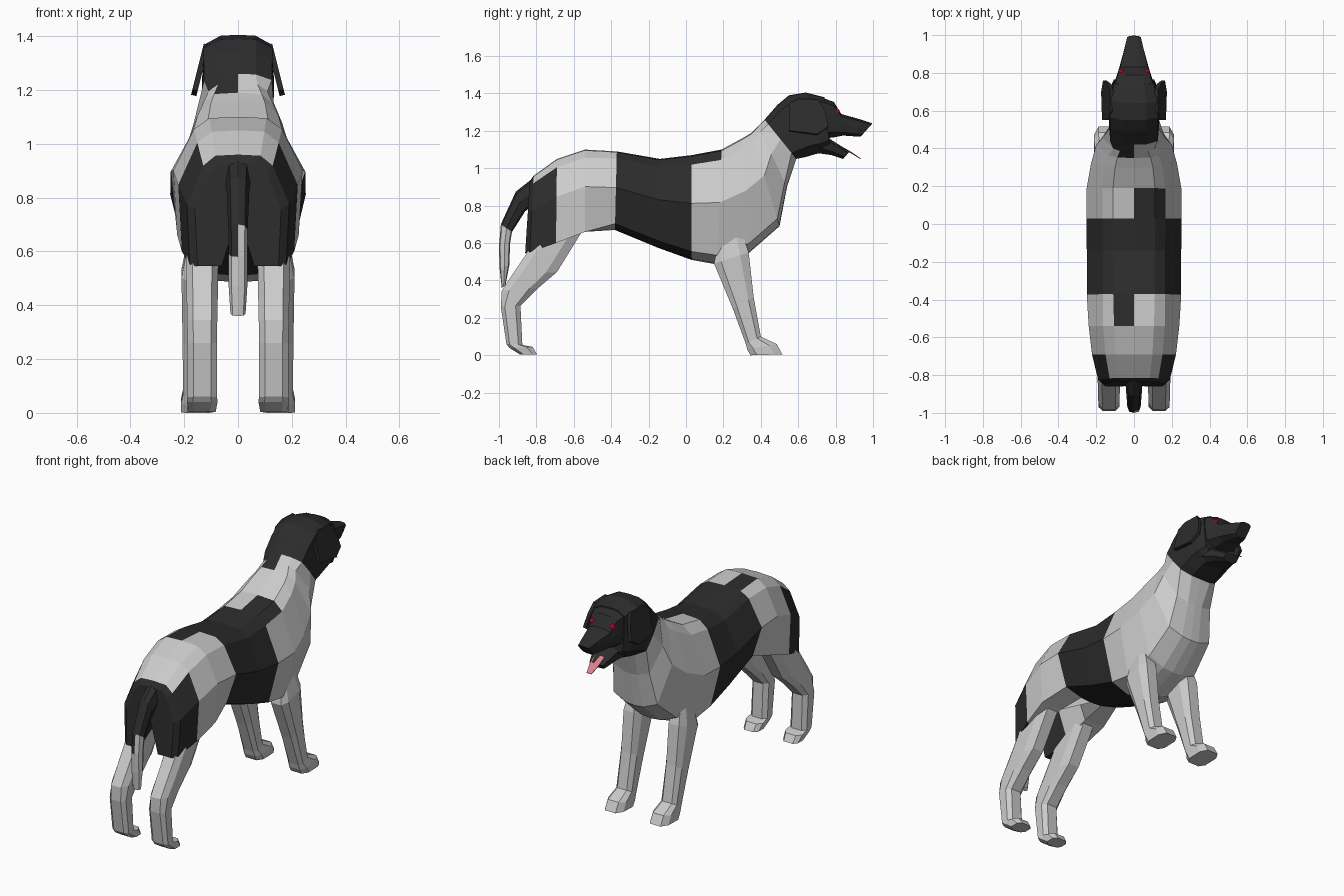
import bpy, bmesh
from mathutils import Vector


def material(name, rgb):
    m = bpy.data.materials.new(name)
    m.diffuse_color = (*rgb, 1)
    return m


GREY = material("grey_fur", (0.7, 0.7, 0.7))
BLACK = material("black_fur", (0.025, 0.025, 0.025))
RED = material("red_eye", (0.75, 0.0, 0.03))
PINK = material("pink_tongue", (0.7, 0.22, 0.27))

# Half cross-sections: (fraction of half width, position from first to second edge)
TRUNK = [(0, 0), (.44, .01), (.66, .09), (1, .46), (.74, .92), (.3, .99), (0, 1)]
THIGH = [(0, 0), (.44, .01), (.68, .10), (1, .45), (.94, 1), (.38, 1), (0, .5)]
SKULL = [(0, 0), (.5, .01), (.95, .11), (1, .5), (.97, .85), (.5, 1), (0, 1)]
LIMB = [(.6, 0), (1, .2), (1, .75), (.6, 1)]


def finish(name, bm, mats):
    bmesh.ops.recalc_face_normals(bm, faces=bm.faces)
    me = bpy.data.meshes.new(name)
    bm.to_mesh(me)
    bm.free()
    for m in mats:
        me.materials.append(m)
    ob = bpy.data.objects.new(name, me)
    bpy.context.collection.objects.link(ob)
    return ob


def loft(name, rings, profile, dark=lambda c: False, cx=0):
    """Skin rings given as (y, z, y2, z2, half width[, profile])."""
    bm = bmesh.new()
    loops = []
    for y, z, y2, z2, w, *prof in rings:
        half = prof[0] if prof else profile
        full = half + [(-x, t) for x, t in reversed(half) if x]
        loops.append([bm.verts.new((cx + x * w, y + (y2 - y) * t, z + (z2 - z) * t))
                      for x, t in full])
    n = len(loops[0])
    for a, b in zip(loops, loops[1:]):
        for i in range(n):
            j = (i + 1) % n
            bm.faces.new((a[i], a[j], b[j], b[i]))
    bm.faces.new(loops[0])
    bm.faces.new(loops[-1])
    for f in bm.faces:
        f.material_index = int(dark(f.calc_center_median()))
    return finish(name, bm, (GREY, BLACK))


def sheet(name, pts, thickness, mat):
    bm = bmesh.new()
    bm.faces.new([bm.verts.new(p) for p in pts])
    ob = finish(name, bm, (mat,))
    mod = ob.modifiers.new("thickness", "SOLIDIFY")
    mod.thickness = thickness
    mod.offset = 0
    return ob


# Trunk with thighs, chest and neck
def trunk_dark(c):
    croup = c.y > -.80 and abs(c.x) < .15 and c.z > .93
    return ((c.y < -.69 and not croup) or -.37 < c.y < .03
            or (.03 < c.y < .19 and 0 < c.x < .15 and c.z > .95)
            or (-.54 < c.y < -.37 and -.10 < c.x < 0 and c.z > 1)
            or (c.y > .34 and -.1 < c.x < 0 and c.z > 1.2))


loft("trunk", [
    (-.835, .93, -.86, .545, .16, THIGH),
    (-.815, .96, -.835, .55, .19, THIGH),
    (-.69, 1.05, -.695, .60, .222, THIGH),
    (-.54, 1.10, -.54, .66, .24, THIGH),
    (-.37, 1.09, -.38, .67, .25),
    (-.14, 1.05, -.15, .575, .25),
    (.03, 1.07, .03, .51, .252),
    (.19, 1.10, .17, .485, .252),
    (.30, 1.16, .34, .55, .228),
    (.35, 1.19, .50, .69, .20),
    (.385, 1.225, .54, .90, .165),
    (.42, 1.26, .59, 1.05, .132, SKULL)], TRUNK, trunk_dark)

# Head, muzzle and lower jaw
black = lambda c: True
loft("head", [
    (.42, 1.26, .59, 1.05, .132),
    (.49, 1.34, .64, 1.06, .134),
    (.55, 1.39, .69, 1.075, .134),
    (.64, 1.405, .735, 1.085, .13),
    (.74, 1.38, .77, 1.11, .11)], SKULL, black)
loft("muzzle", [
    (.72, 1.38, .74, 1.16, .11),
    (.79, 1.355, .79, 1.165, .09),
    (.83, 1.29, .84, 1.175, .076),
    (.93, 1.262, .91, 1.17, .053),
    (.997, 1.24, .935, 1.17, .038)], SKULL, black)
loft("lower_jaw", [
    (.73, 1.19, .71, 1.08, .10),
    (.78, 1.15, .78, 1.07, .075),
    (.875, 1.09, .84, 1.05, .045)], LIMB, black)
sheet("tongue", [(-.03, .77, 1.15), (.03, .77, 1.15), (.03, .885, 1.085),
                 (.016, .935, 1.05), (-.016, .935, 1.05), (-.03, .885, 1.085)], .004, PINK)

# Tail, pale toward the tip
loft("tail", [
    (-.79, .97, -.77, .84, .05),
    (-.91, .875, -.86, .77, .042),
    (-.99, .70, -.93, .66, .036),
    (-1, .58, -.94, .60, .035),
    (-.997, .47, -.945, .48, .035),
    (-.985, .36, -.965, .375, .028)],
    [(0, 0), (.7, .1), (1, .5), (.7, .9), (0, 1)],
    lambda c: c.z > .69 or (c.z > .59 and c.x < 0))

for side, s in (("right", 1), ("left", -1)):
    # Hind leg and paw
    loft(side + "_hind_leg", [
        (-.80, .63, -.52, .74, .055),
        (-.855, .54, -.56, .655, .06),
        (-.93, .43, -.69, .445, .058),
        (-.985, .345, -.79, .36, .056),
        (-.99, .26, -.885, .265, .055),
        (-.96, .06, -.875, .055, .055),
        (-.945, .04, -.82, .045, .057),
        (-.885, .003, -.795, .003, .05)], LIMB, cx=.133 * s)
    # Foreleg and paw
    loft(side + "_foreleg", [
        (.17, .60, .30, .66, .035),
        (.15, .49, .335, .55, .058),
        (.25, .25, .362, .31, .054),
        (.32, .06, .40, .10, .052),
        (.328, .03, .485, .06, .06),
        (.345, 0, .515, .005, .06)], LIMB, cx=.152 * s)
    # Hanging ear
    outline = [(.55, 1.34), (.60, 1.37), (.71, 1.365), (.745, 1.30), (.76, 1.22),
               (.70, 1.18), (.55, 1.20)]
    sheet(side + "_ear", [(s * (.117 + (1.37 - z) * .25), y, z) for y, z in outline],
          .02, BLACK)
    # Eye
    bm = bmesh.new()
    bmesh.ops.create_icosphere(bm, subdivisions=2, radius=.016)
    bmesh.ops.translate(bm, verts=bm.verts, vec=Vector((.068 * s, .806, 1.304)))
    finish(side + "_eye", bm, (RED,))
